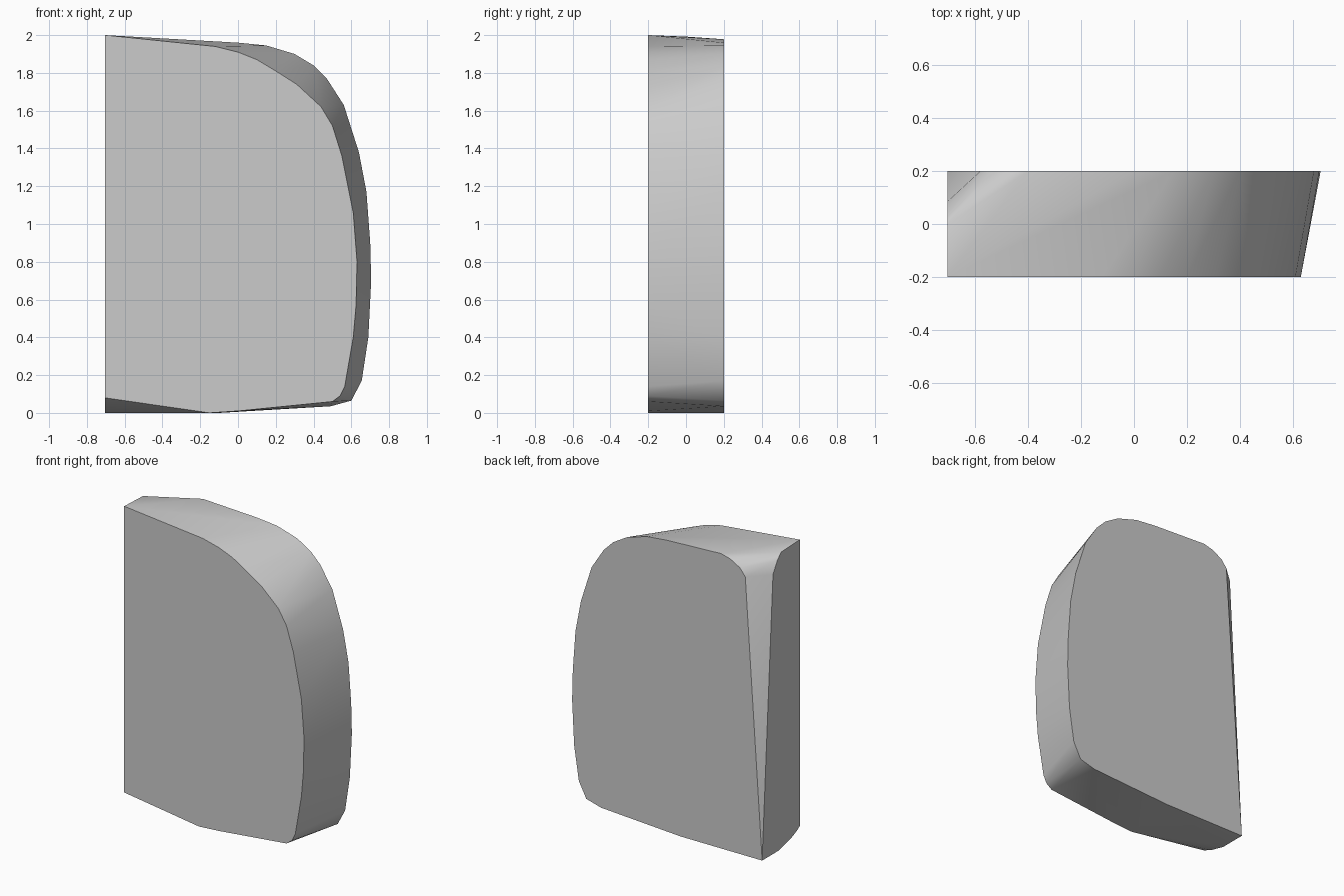
import bpy
import bmesh
import math

# Remove only the default object
default_cube = bpy.data.objects.get("Cube")
if default_cube:
    bpy.data.objects.remove(default_cube, do_unlink=True)

HALF_DEPTH = 0.2
FLAT_SIDE = -0.705


def make_material(name, colour):
    material = bpy.data.materials.new(name)
    material.use_nodes = True
    material.diffuse_color = colour
    shader = material.node_tree.nodes["Principled BSDF"]
    shader.inputs["Base Color"].default_value = colour
    return material


def section_at_depth(outline, depth):
    """Place an (x, z) outline at a fixed depth."""
    return [(x, depth, z) for x, z in outline]


def section_on_flat_side(outline):
    """Place a (y, z) outline on the flat side."""
    return [(FLAT_SIDE, y, z) for y, z in outline]


def solid_between(name, points, material):
    """Stretch a closed convex skin over the given section points."""
    mesh = bpy.data.meshes.new(name)
    bm = bmesh.new()
    for point in points:
        bm.verts.new(point)
    hull = bmesh.ops.convex_hull(bm, input=bm.verts[:])
    unused = [item for item in hull["geom_interior"]
              if isinstance(item, bmesh.types.BMVert)]
    bmesh.ops.delete(bm, geom=unused, context="VERTS")
    # Merge the flat regions into single faces
    bmesh.ops.dissolve_limit(bm, angle_limit=math.radians(0.5),
                             verts=bm.verts[:], edges=bm.edges[:])
    bmesh.ops.recalc_face_normals(bm, faces=bm.faces[:])
    bm.to_mesh(mesh)
    bm.free()
    mesh.materials.append(material)
    solid = bpy.data.objects.new(name, mesh)
    bpy.context.collection.objects.link(solid)
    return solid


# Smaller front outline: straight top, rounded shoulder, shallow base
front_outline = [
    (-.12, 1.94), (0, 1.91), (.1, 1.87), (.2, 1.81), (.31, 1.74), (.44, 1.62),
    (.5, 1.52), (.55, 1.36), (.61, 1.06), (.63, .8), (.625, .57), (.61, .4),
    (.565, .14), (.54, .09), (.5, .06), (0, .01), (-.15, 0),
]

# Larger back outline with a rounded upper corner beside the flat side
back_outline = [
    (-.58, 1.87), (-.54, 1.92), (-.47, 1.96), (-.4, 1.978), (0, 1.96),
    (.15, 1.945), (.3, 1.9), (.4, 1.84), (.47, 1.77), (.56, 1.63), (.64, 1.38),
    (.68, 1.17), (.7, .9), (.705, .7), (.69, .4), (.655, .17), (.6, .065),
    (.49, .035), (0, .01), (-.1, 0),
]

# Flat side: square at the front, chamfered at the upper back
side_outline = [
    (-.2, 2), (0, 1.992), (.04, 1.95), (.085, 1.875), (.2, 0),
    (.02, 0), (-.1, .03), (-.17, .06), (-.2, .08),
]

points = (section_at_depth(front_outline, -HALF_DEPTH)
          + section_at_depth(back_outline, HALF_DEPTH)
          + section_on_flat_side(side_outline))

grey = make_material("plain grey", (0.6, 0.6, 0.6, 1.0))
block = solid_between("rounded_block", points, grey)

# Smooth the curved rim while keeping the face borders crisp
bpy.ops.object.select_all(action="DESELECT")
block.select_set(True)
bpy.context.view_layer.objects.active = block
bpy.ops.object.shade_smooth_by_angle(angle=math.radians(30))
